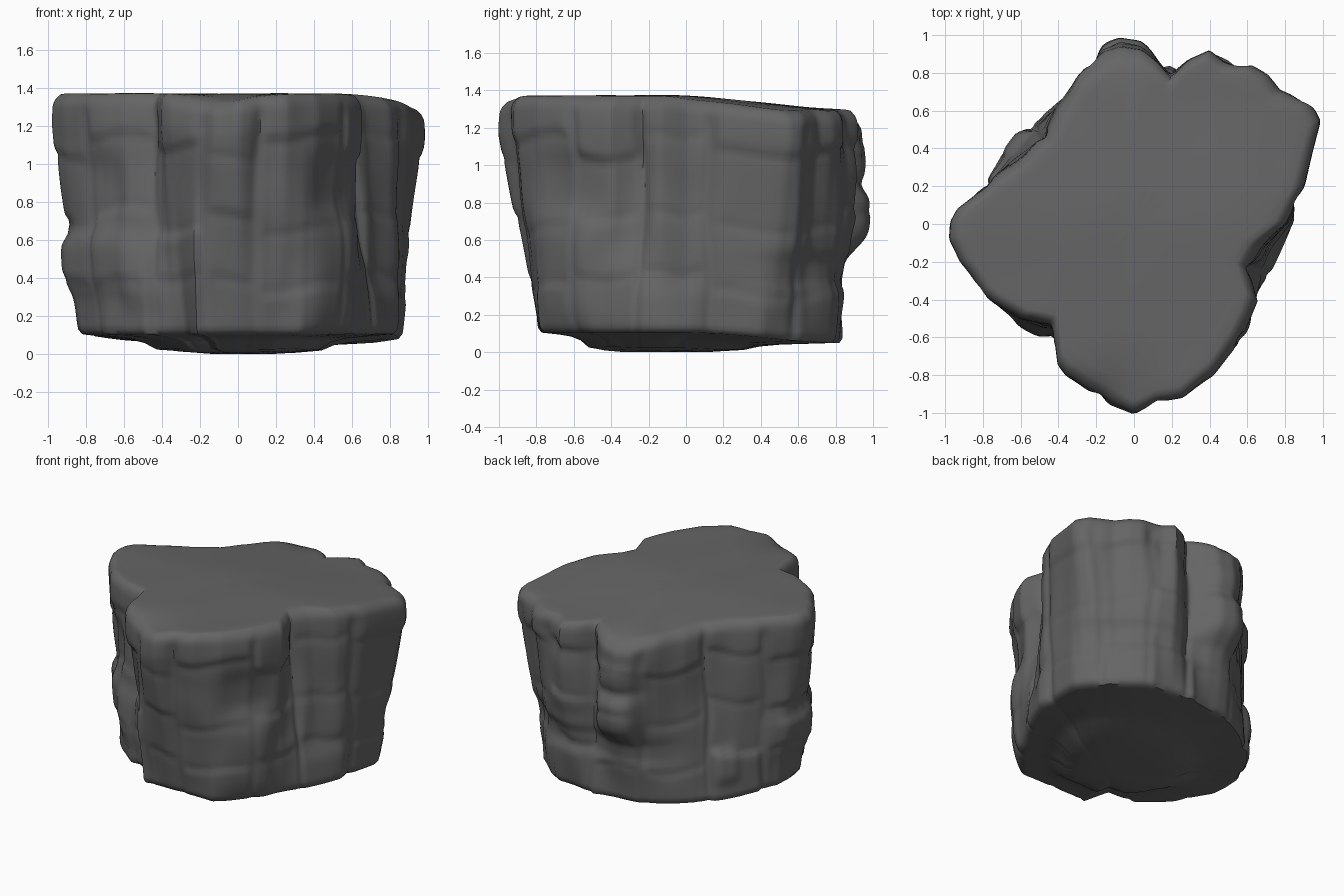
import bpy, bmesh, math, random
from mathutils import Vector, noise

old = bpy.data.objects.get("Cube")
if old:
    bpy.data.objects.remove(old, do_unlink=True)
random.seed(4)

# Outlines of the crown and the foot, counter-clockwise
CROWN = [(.98, .54), (.93, .63), (.76, .7), (.7, .78), (.62, .84), (.48, .86),
         (.4, .92), (.29, .87), (.2, .78), (.1, .87), (.04, .92), (-.07, .94),
         (-.16, .9), (-.3, .77), (-.41, .6), (-.47, .45), (-.6, .35), (-.85, .14),
         (-.93, .08), (-.97, .01), (-.98, -.08), (-.92, -.2), (-.8, -.36), (-.6, -.5),
         (-.44, -.53), (-.41, -.64), (-.4, -.74), (-.36, -.8), (-.12, -.95), (0, -1),
         (.12, -.94), (.26, -.92), (.42, -.8), (.55, -.62), (.64, -.4), (.59, -.23),
         (.67, -.12), (.8, 0), (.9, .2)]
FOOT = [(.86, .4), (.75, .6), (.52, .8), (.2, .84), (-.15, .8), (-.48, .6),
        (-.7, .36), (-.85, .1), (-.84, -.15), (-.7, -.4), (-.5, -.58), (-.27, -.6),
        (-.22, -.8), (.33, -.78), (.58, -.5), (.7, -.27), (.83, .02)]
# Local swellings: angle, height, angular width, vertical width, amount
BULGES = [(182, .47, 14, .13, .015), (205, .48, 27, .16, .03), (228, .42, 9, .18, .03),
          (93, .72, 11, .16, .09), (93, 1.0, 11, .09, .04), (66, .85, 9, .2, .03),
          (-50, .42, 14, .3, .05), (-50, .9, 13, .15, -.02), (-28, .3, 9, .2, .02),
          (-8, .22, 14, .14, .025), (-24, .85, 8, .3, -.02), (208, .85, 9, .2, -.03),
          (70, .43, 45, .09, -.03), (146, .32, 6, .12, .03), (180, .66, 12, .06, -.02)]
# Vertical joints that split the sides into columns, in degrees
JOINTS = [8, 36, 57, 77, 104, 136, 166, 203, 232, 258, 277, 312, 339]
SIDES, ROWS = 270, 48


def radius(outline, a):
    """Distance from the axis to the outline in direction a."""
    d = Vector((math.cos(a), math.sin(a)))
    best = 0
    for p, q in zip(outline, outline[1:] + outline[:1]):
        p, q = Vector(p), Vector(q)
        e = q - p
        den = d.cross(e)
        if abs(den) > 1e-9:
            dist, u = p.cross(e) / den, p.cross(d) / den
            if dist > 0 and -1e-6 <= u <= 1 + 1e-6:
                best = max(best, dist)
    return best


def smooth(x):
    x = min(max(x, 0), 1)
    return x * x * (3 - 2 * x)


def gap(deg, other):
    return abs((deg - other + 180) % 360 - 180)


def gap_to_joint(deg):
    return min(gap(deg, j) for j in JOINTS)


# Each column is broken into blocks at different heights
LEDGES = [[h + random.uniform(-.08, .08) for h in (.35, .72, 1.08)] for _ in JOINTS]
PUSH = [[random.uniform(-.015, .01) for _ in range(3)] + [.008] for _ in JOINTS]


def block_offset(deg, z):
    col = sum(deg >= j for j in JOINTS) - 1
    tilt = .025 * math.sin(deg * .15)
    total = PUSH[col][0]
    for k, h in enumerate(LEDGES[col]):
        total += (PUSH[col][k + 1] - PUSH[col][k]) * smooth((z - h - tilt) / .05 + .5)
        total -= .007 * math.exp(-((z - h - tilt) / .025) ** 2)
    wander = 3 * noise.noise(Vector((deg * .02, z * 2, 9)))
    crack = gap_to_joint(deg + wander)
    return total * smooth(gap_to_joint(deg) / 4) - .015 * math.exp(-(crack / 1.8) ** 2)


def top_height(x, y):
    front_dip = .045 * smooth((-y - .7) / .25) * math.exp(-((x + .13) / .22) ** 2)
    back_dip = .05 * smooth((y - .75) / .2) * math.exp(-((x + .1) / .25) ** 2)
    return 1.368 - .075 * smooth((y + .1) / 1.0) - .03 * smooth((x - .5) / .5) \
        - front_dip - back_dip + .006 * noise.noise(Vector((x * 3, y * 3, 5)))


def bottom_height(y):
    return .105 - .055 * smooth(y / .85)


def side_point(a, crown, foot, t):
    deg = math.degrees(a) % 360
    ca, sa = math.cos(a), math.sin(a)
    low, high = bottom_height(foot * sa), top_height(crown * ca, crown * sa)
    z = low + (high - low) * t
    r = foot + (crown - foot) * min(1, t / .86)
    for ang, h, wa, wz, amount in BULGES:
        r += amount * math.exp(-(gap(deg, ang) / wa) ** 4 - ((z - h) / wz) ** 4)
    r += block_offset(deg, z) * smooth((1 - t) / .12)
    r += .018 * noise.noise(Vector((ca * 4, sa * 4, z * 3)))
    # Worn rims at the top and bottom
    r -= .04 * max(0, (t - .94) / .06) ** 2.5 + .02 * max(0, (.03 - t) / .03) ** 2
    return Vector((r * ca, r * sa, z))


def build_rock():
    bm = bmesh.new()
    angles = [math.tau * i / SIDES for i in range(SIDES)]
    spans = [(a, radius(CROWN, a), radius(FOOT, a)) for a in angles]
    rings = [[side_point(a, c, f, j / ROWS) for a, c, f in spans] for j in range(ROWS + 1)]

    # Worn, gently uneven crown
    rim = rings[-1]
    for s in (.97, .9, .75, .55, .35, .15):
        ring = []
        for p in rim:
            x, y = p.x * s, p.y * s
            ring.append(Vector((x, y, top_height(x, y) + .004)))
        rings.append(ring)

    # Underside with a low stepped boss
    base = rings[0]
    for s, drop in ((.95, .03), (.82, .1), (.7, .2), (.6, .4), (.52, .75), (.35, .9), (.17, .98)):
        ring = []
        for p in base:
            x, y = p.x * s, p.y * s - .25 * (1 - s)
            bump = .02 * noise.noise(Vector((x * 4, y * 4, 1))) * (1 - s)
            ring.append(Vector((x, y, max(0, p.z * (1 - drop) + bump))))
        rings.insert(0, ring)

    rows = [[bm.verts.new(p) for p in ring] for ring in rings]
    for lower, upper in zip(rows, rows[1:]):
        for i in range(SIDES):
            k = (i + 1) % SIDES
            bm.faces.new((lower[i], lower[k], upper[k], upper[i]))
    for row, height in ((rows[0], 0), (rows[-1], top_height(0, 0))):
        mid = sum((v.co for v in row), Vector()) / SIDES
        centre = bm.verts.new((mid.x, mid.y, height))
        for i in range(SIDES):
            bm.faces.new((row[i], row[(i + 1) % SIDES], centre))
    bmesh.ops.recalc_face_normals(bm, faces=bm.faces)
    mesh = bpy.data.meshes.new("rock")
    bm.to_mesh(mesh)
    bm.free()
    return mesh


rock = bpy.data.objects.new("rock", build_rock())
bpy.context.collection.objects.link(rock)

# Plain dark stone
stone = bpy.data.materials.new("dark_grey_stone")
stone.use_nodes = True
colour = (.13, .13, .13, 1)
stone.diffuse_color = colour
shader = stone.node_tree.nodes["Principled BSDF"]
shader.inputs["Base Color"].default_value = colour
shader.inputs["Roughness"].default_value = .9
rock.data.materials.append(stone)

bpy.ops.object.select_all(action='DESELECT')
rock.select_set(True)
bpy.context.view_layer.objects.active = rock
bpy.ops.object.shade_smooth_by_angle(angle=math.radians(50))
